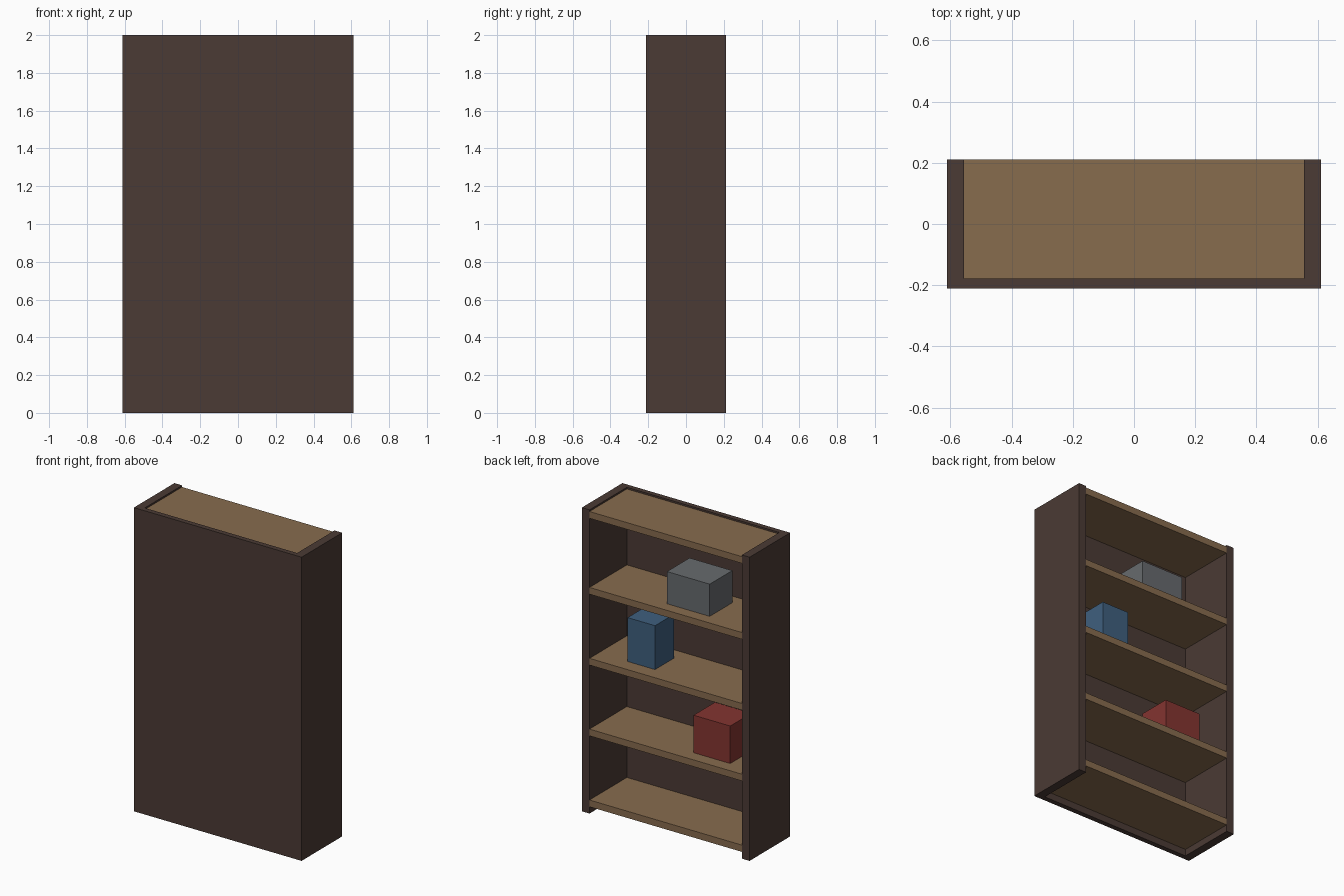
import bpy

cube = bpy.data.objects.get("Cube")
if cube:
    bpy.data.objects.remove(cube, do_unlink=True)


def material(name, rgb):
    mat = bpy.data.materials.new(name)
    mat.use_nodes = True
    color = (*rgb, 1)
    mat.diffuse_color = color
    mat.node_tree.nodes["Principled BSDF"].inputs["Base Color"].default_value = color
    return mat


def box(name, low, high, mat):
    """Axis-aligned box between two corners."""
    middle = [(a + b) / 2 for a, b in zip(low, high)]
    bpy.ops.mesh.primitive_cube_add(size=1, location=middle)
    obj = bpy.context.object
    obj.name = name
    obj.scale = [b - a for a, b in zip(low, high)]
    bpy.ops.object.transform_apply(location=False, rotation=False, scale=True)
    obj.data.materials.append(mat)
    return obj


dark_wood = material("dark wood", (0.07, 0.043, 0.035))
light_wood = material("light wood", (0.245, 0.149, 0.076))
red = material("red", (0.23, 0.035, 0.03))
blue = material("blue", (0.05, 0.115, 0.21))
grey = material("grey", (0.135, 0.145, 0.155))

# Overall measures
W, D, H = 0.611, 0.211, 2.0
INNER = W - 0.0556
PANEL_Y = -D + 0.0333
SHELF = 0.0444

# Carcass: two side boards and a closing panel, open towards +y
box("side_left", (INNER, -D, 0), (W, D, H), dark_wood)
box("side_right", (-W, -D, 0), (-INNER, D, H), dark_wood)
box("closing_panel", (-INNER, -D, 0), (INNER, PANEL_Y, H), dark_wood)

# Shelves, listed by the height of their top faces
tops = [0.089, 0.556, 1.022, 1.489, 1.989]
for i, top in enumerate(tops):
    box(f"shelf_{i + 1}", (-INNER, PANEL_Y, top - SHELF), (INNER, D, top), light_wood)

# Storage boxes: name, shelf, centre x, width, depth, height, colour
MID_Y = (PANEL_Y + D) / 2
for name, shelf, x, w, d, h, mat in (
    ("red_box", 1, -0.278, 0.267, 0.222, 0.247, red),
    ("blue_box", 2, 0.244, 0.2, 0.2, 0.289, blue),
    ("grey_box", 3, -0.111, 0.311, 0.235, 0.212, grey),
):
    z = tops[shelf]
    box(name, (x - w / 2, MID_Y - d / 2, z), (x + w / 2, MID_Y + d / 2, z + h), mat)
